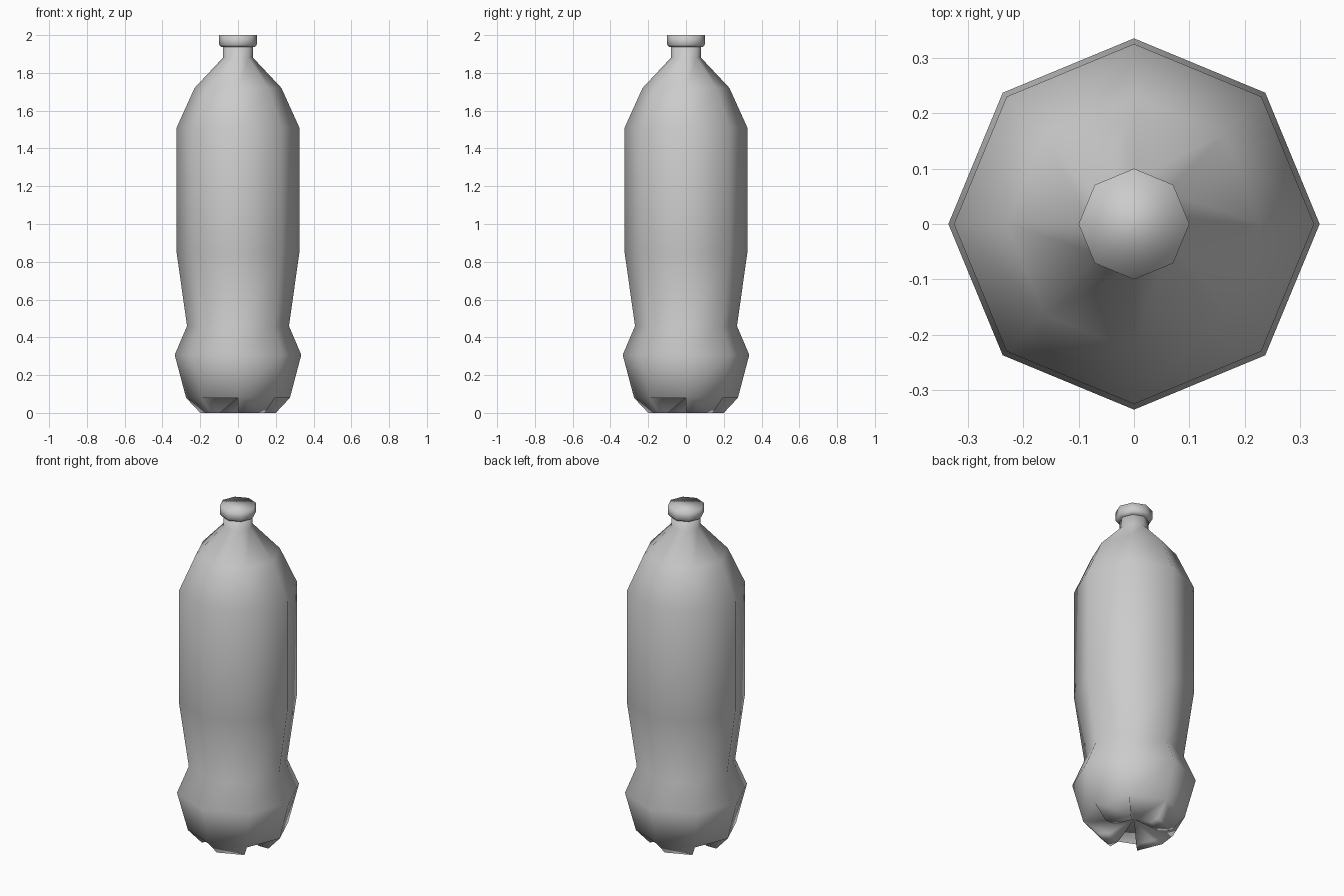
import bpy, bmesh
from math import cos, sin, pi
from mathutils import Vector

SIDES = 8

if "Cube" in bpy.data.objects:
    bpy.data.objects.remove(bpy.data.objects["Cube"], do_unlink=True)

grey = bpy.data.materials.new("plain_grey")
grey.use_nodes = True
colour = (0.6, 0.6, 0.6, 1)
grey.diffuse_color = colour
grey.node_tree.nodes["Principled BSDF"].inputs["Base Color"].default_value = colour


def ring(bm, r, z):
    """Octagon of vertices with a corner on each axis."""
    return [bm.verts.new((r * cos(2 * pi * i / SIDES), r * sin(2 * pi * i / SIDES), z))
            for i in range(SIDES)]


def lathe(bm, profile):
    """Bridge octagons stacked along a (radius, height) profile."""
    rings = [ring(bm, r, z) for r, z in profile]
    for low, high in zip(rings, rings[1:]):
        for i in range(SIDES):
            j = (i + 1) % SIDES
            bm.faces.new((low[i], low[j], high[j], high[i]))
    return rings


def finish(bm, name):
    bmesh.ops.delete(bm, geom=[v for v in bm.verts if not v.link_faces], context='VERTS')
    bmesh.ops.recalc_face_normals(bm, faces=bm.faces)
    for f in bm.faces:
        f.smooth = True
    mesh = bpy.data.meshes.new(name)
    bm.to_mesh(mesh)
    bm.free()
    mesh.materials.append(grey)
    obj = bpy.data.objects.new(name, mesh)
    bpy.context.collection.objects.link(obj)
    return obj


# Bottle body: belly, waist, straight barrel, shoulder and neck
bm = bmesh.new()
rings = lathe(bm, [(0.275, 0.08), (0.335, 0.307), (0.27, 0.46), (0.325, 0.85),
                   (0.325, 1.51), (0.23, 1.72), (0.08, 1.88), (0.08, 1.945)])
bm.faces.new(rings[-1])

# Base: four feet alternating with four recessed sectors
base = rings[0]
toe, heel = ring(bm, 0.2, 0), ring(bm, 0.135, 0)
centre = bm.verts.new((0, 0, 0.08))
for a in range(SIDES):
    b = (a + 1) % SIDES
    if a % 2:
        bm.faces.new((base[a], base[b], centre))
    else:
        bm.faces.new((base[a], base[b], toe[b], toe[a]))
        bm.faces.new((toe[a], toe[b], heel[b], heel[a]))
        bm.faces.new((heel[a], heel[b], centre))
        for k in (a, b):
            bm.faces.new((base[k], toe[k], heel[k], centre))
finish(bm, "bottle_body")

# Cap
bm = bmesh.new()
cap = lathe(bm, [(0.09, 1.937), (0.1, 1.95), (0.1, 2.0)])
bm.faces.new(cap[0])
bm.faces.new(cap[-1])
finish(bm, "bottle_cap")
